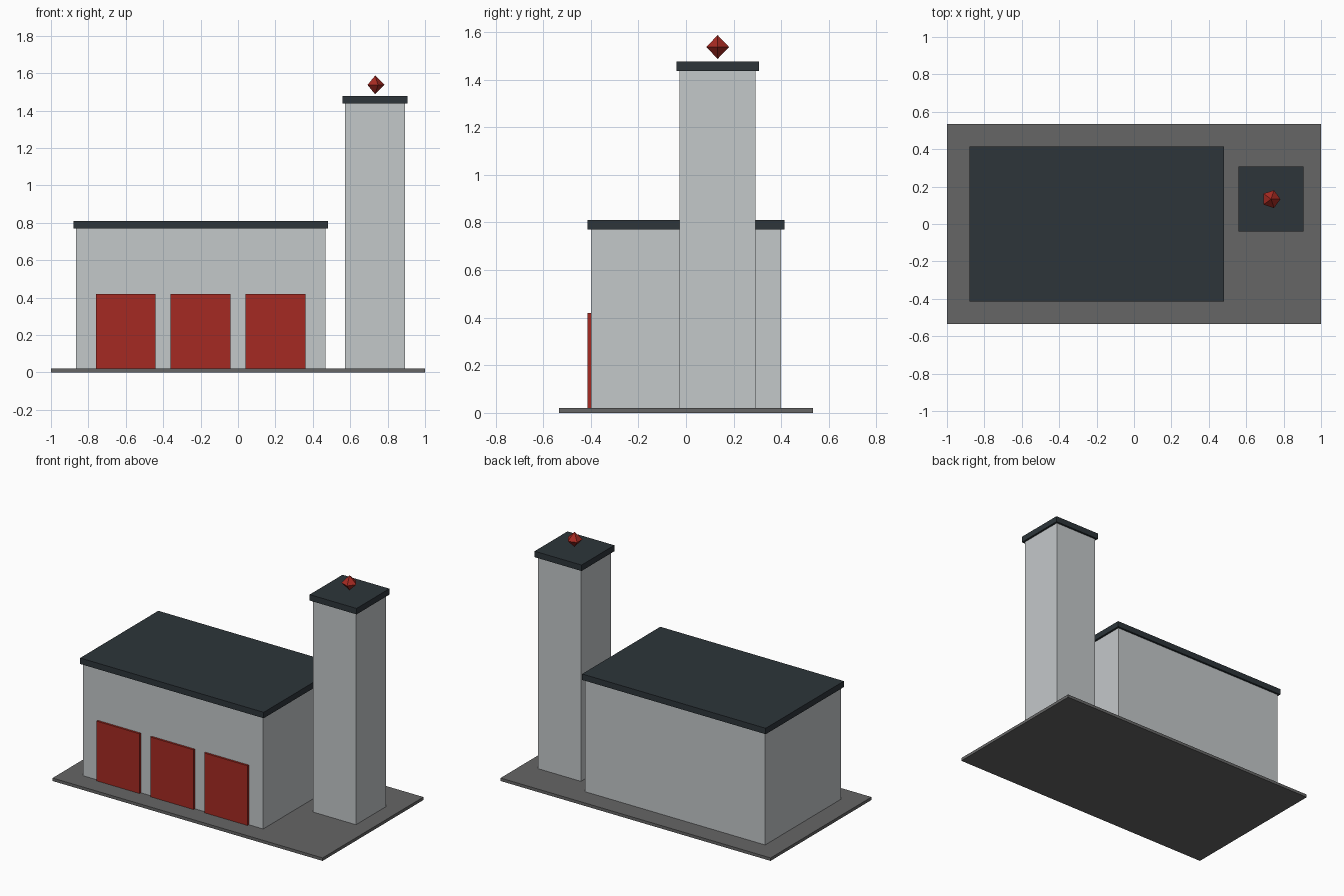
import bpy
import bmesh
from math import cos, sin, tau

cube = bpy.data.objects.get("Cube")
if cube:
    bpy.data.objects.remove(cube, do_unlink=True)


def material(name, hex_code):
    """Flat material from an sRGB hex string."""
    srgb = [int(hex_code[i:i + 2], 16) / 255 for i in (0, 2, 4)]
    colour = [c / 12.92 if c < 0.04 else ((c + 0.055) / 1.055) ** 2.4 for c in srgb] + [1]
    mat = bpy.data.materials.new(name)
    mat.use_nodes = True
    mat.diffuse_color = colour
    mat.node_tree.nodes["Principled BSDF"].inputs["Base Color"].default_value = colour
    return mat


def add_object(name, bm, mat):
    bmesh.ops.recalc_face_normals(bm, faces=bm.faces)
    mesh = bpy.data.meshes.new(name)
    bm.to_mesh(mesh)
    bm.free()
    mesh.materials.append(mat)
    obj = bpy.data.objects.new(name, mesh)
    bpy.context.collection.objects.link(obj)
    return obj


def box(name, centre, size, base, mat):
    """Box standing on height base, centred on an (x, y) point."""
    bm = bmesh.new()
    bmesh.ops.create_cube(bm, size=1)
    bmesh.ops.scale(bm, vec=size, verts=bm.verts)
    bmesh.ops.translate(bm, vec=(*centre, base + size[2] / 2), verts=bm.verts)
    return add_object(name, bm, mat)


concrete = material("pavement grey", "666666")
wall = material("pale grey wall", "C4C8CA")
slate = material("dark slate roof", "2D353A")
red = material("signal red", "A52A22")

# Paved base
box("pavement", (0, 0), (2, 1.067, 0.02), 0, concrete)

# Main hall with overhanging flat roof
hall = (-0.2, 0)
box("hall", hall, (1.333, 0.8, 0.75), 0.02, wall)
box("hall_roof", hall, (1.36, 0.827, 0.04), 0.77, slate)

# Row of garage doors on the front
for i, x in enumerate((-0.6, -0.2, 0.2)):
    box(f"garage_door_{i + 1}", (x, -0.4), (0.32, 0.027, 0.4), 0.02, red)

# Tower and cap
tower = (0.733, 0.133)
box("tower", tower, (0.32, 0.32, 1.42), 0.02, wall)
box("tower_cap", tower, (0.347, 0.347, 0.04), 1.437, slate)

# Five-sided beacon floating above the cap
radius, height = 0.05, 1.537
bm = bmesh.new()
ring = [bm.verts.new((radius * cos(tau * i / 5), radius * sin(tau * i / 5), 0)) for i in range(5)]
for z in (radius, -radius):
    tip = bm.verts.new((0, 0, z))
    for i in range(5):
        bm.faces.new((ring[i], ring[(i + 1) % 5], tip))
beacon = add_object("beacon", bm, red)
beacon.location = (*tower, height)
